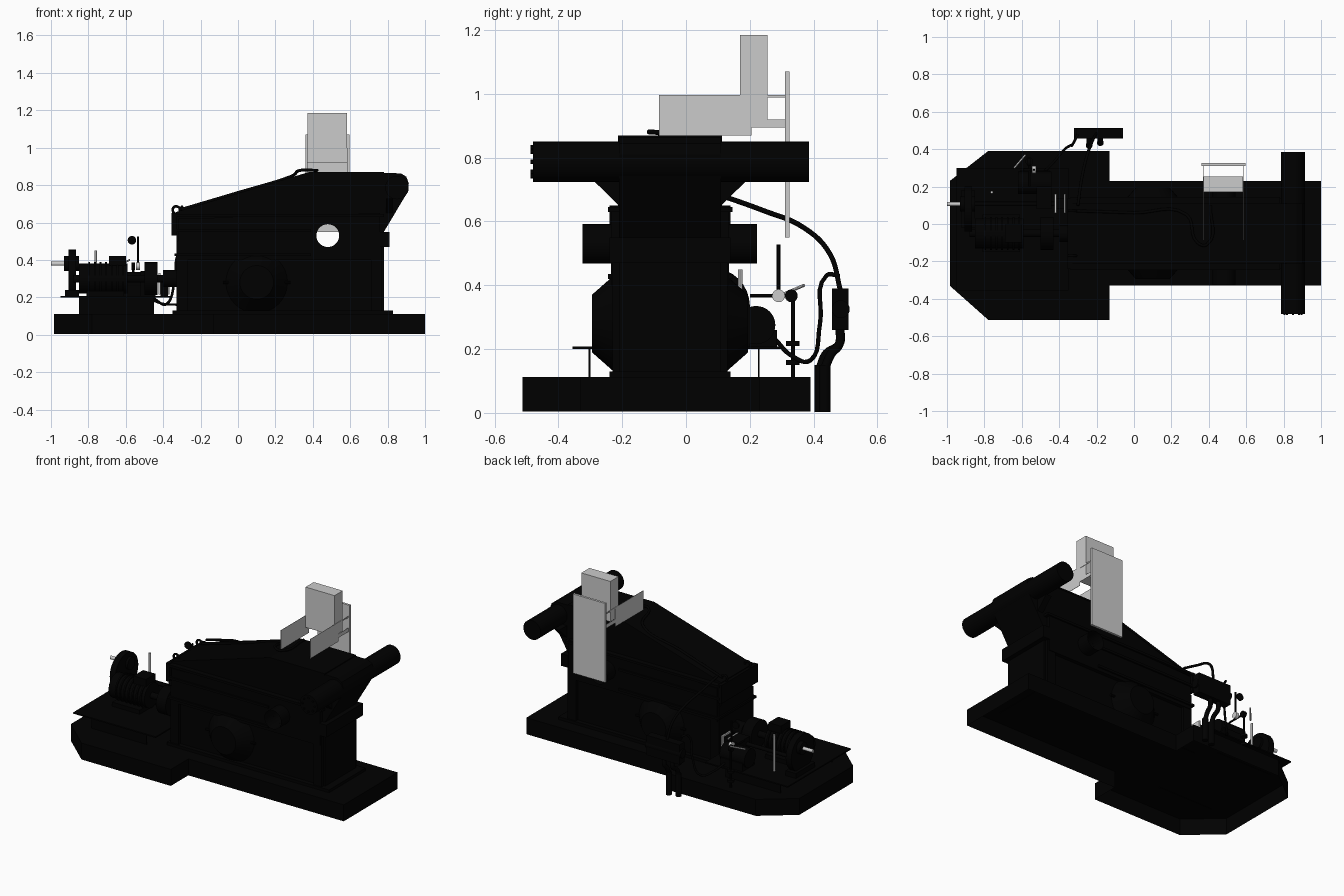
import bpy, bmesh, math
from mathutils import Vector

if "Cube" in bpy.data.objects:
    bpy.data.objects.remove(bpy.data.objects["Cube"], do_unlink=True)


def material(name, v):
    m = bpy.data.materials.new(name)
    m.use_nodes = True
    m.diffuse_color = (v, v, v, 1)
    m.node_tree.nodes["Principled BSDF"].inputs["Base Color"].default_value = (v, v, v, 1)
    return m


BLACK = material("machine black", 0.0)
GREY = material("light grey", 0.6)
MID = -0.05  # centre line of the housing in y


def finish(name, bm, mat, smooth=False):
    bmesh.ops.recalc_face_normals(bm, faces=bm.faces)
    me = bpy.data.meshes.new(name)
    bm.to_mesh(me)
    bm.free()
    me.materials.append(mat)
    ob = bpy.data.objects.new(name, me)
    bpy.context.collection.objects.link(ob)
    if smooth:
        bpy.ops.object.select_all(action='DESELECT')
        ob.select_set(True)
        bpy.context.view_layer.objects.active = ob
        bpy.ops.object.shade_smooth_by_angle()
    return ob


def prism(name, pts, lo, hi, axis="z", mat=BLACK, open_start=False):
    """Extrude a 2D profile along one axis."""
    place = {"x": lambda a, b, c: (c, a, b), "y": lambda a, b, c: (a, c, b),
             "z": lambda a, b, c: (a, b, c)}[axis]
    bm = bmesh.new()
    face = bm.faces.new([bm.verts.new(place(a, b, lo)) for a, b in pts])
    ext = bmesh.ops.extrude_face_region(bm, geom=[face], use_keep_orig=True)["geom"]
    step = Vector(place(0, 0, hi - lo))
    bmesh.ops.translate(bm, vec=step, verts=[v for v in ext if isinstance(v, bmesh.types.BMVert)])
    if open_start:
        bmesh.ops.delete(bm, geom=[face], context='FACES_ONLY')
    return finish(name, bm, mat)


def box(name, x, y, z, mat=BLACK):
    return prism(name, [(x[0], y[0]), (x[1], y[0]), (x[1], y[1]), (x[0], y[1])], *z, mat=mat)


def rod(name, a, b, r, r2=None, mat=BLACK, caps=True, n=32):
    """Cylinder or cone between two points."""
    a, b = Vector(a), Vector(b)
    bm = bmesh.new()
    bmesh.ops.create_cone(bm, cap_ends=caps, segments=n, radius1=r,
                          radius2=r if r2 is None else r2, depth=(b - a).length)
    rot = (b - a).to_track_quat('Z', 'Y').to_matrix()
    bmesh.ops.rotate(bm, matrix=rot, verts=bm.verts)
    bmesh.ops.translate(bm, vec=(a + b) / 2, verts=bm.verts)
    return finish(name, bm, mat, True)


def hose(name, pts, r, mat=BLACK):
    cu = bpy.data.curves.new(name, 'CURVE')
    cu.dimensions = '3D'
    cu.bevel_depth, cu.bevel_resolution, cu.resolution_u = r, 2, 6
    cu.use_fill_caps = True
    sp = cu.splines.new('BEZIER')
    sp.bezier_points.add(len(pts) - 1)
    for p, co in zip(sp.bezier_points, pts):
        p.co = co
        p.handle_left_type = p.handle_right_type = 'AUTO'
    cu.materials.append(mat)
    ob = bpy.data.objects.new(name, cu)
    bpy.context.collection.objects.link(ob)
    return ob


# Hollow foundation, open below, with a wide chamfered end
prism("base", [(-0.985, -0.33), (-0.78, -0.512), (-0.13, -0.512), (-0.13, -0.33), (1, -0.33),
               (1, 0.23), (-0.13, 0.23), (-0.13, 0.39), (-0.78, 0.39), (-0.985, 0.23)],
      0.004, 0.112, open_start=True)

# Main housing with sloping lid and roller nose
housing = prism("housing", [(-0.33, 0.11), (0.78, 0.11), (0.78, 0.55), (0.905, 0.76), (0.913, 0.81),
                            (0.9, 0.845), (0.87, 0.863), (0.4, 0.87), (-0.33, 0.65)],
                MID - 0.16, MID + 0.16, "y")
casing = prism("side_casing", [(-0.32, 0.4), (0.76, 0.4), (0.76, 0.65), (-0.32, 0.62)],
               MID - 0.185, MID + 0.185, "y")
box("foot_flange", (-0.35, 0.83), (MID - 0.19, MID + 0.19), (0.11, 0.13))
box("left_end_flange", (-0.355, -0.33), (MID - 0.19, MID + 0.19), (0.53, 0.65))
box("right_end_flange", (0.76, 0.81), (MID - 0.19, MID + 0.19), (0.47, 0.55))
for x, z in ((0.39, 0.42), (0.39, 0.55), (0.78, 0.63)):
    box("seam_flange", (-0.34, x), (MID - 0.195, MID + 0.195), (z, z + 0.015))
prism("lid_rim", [(-0.335, 0.64), (0.4, 0.86), (0.78, 0.86), (0.78, 0.87), (0.38, 0.87),
                  (-0.335, 0.655)], MID - 0.163, MID + 0.163, "y")

# Open cross tube running right through the housing
cutter = rod("tube_cutter", (0.48, -0.6, 0.53), (0.48, 0.6, 0.53), 0.061)
cutter.hide_render = True
cutter.hide_viewport = True
cutter.display_type = 'WIRE'
for ob in (housing, casing):
    mod = ob.modifiers.new("tube_hole", 'BOOLEAN')
    mod.operation, mod.object, mod.solver = 'DIFFERENCE', cutter, 'EXACT'
rod("cross_tube", (0.48, -0.325, 0.53), (0.48, 0.223, 0.53), 0.0615, caps=False)

# Both sides: conical crank covers with ribs, corner posts, lifting eyes
for s in (-1, 1):
    def at(x, d, z):
        return (x, MID + s * d, z)
    rod("crank_cover", at(0.1, 0.16, 0.28), at(0.1, 0.245, 0.28), 0.165, 0.09)
    for k in range(4):
        c, d = math.cos(k * math.pi / 2), math.sin(k * math.pi / 2)
        rod("cover_rib", at(0.1, 0.17, 0.28), at(0.1 + 0.18 * c, 0.17, 0.28 + 0.15 * d), 0.008, n=8)
    for x in (-0.3, 0.74):
        box("corner_post", (x - 0.03, x + 0.03), sorted((MID + s * 0.15, MID + s * 0.18)), (0.12, 0.5))
    hose("lifting_eye", [at(-0.335, 0.12, 0.63), at(-0.345, 0.12, 0.68), at(-0.315, 0.12, 0.68),
                         at(-0.31, 0.12, 0.65)], 0.007)

# Cross roller with gussets and end bolts
rod("roller", (0.85, -0.48, 0.787), (0.85, 0.385, 0.787), 0.063)
prism("roller_gusset", [(MID - 0.16, 0.65), (MID + 0.16, 0.65), (MID + 0.24, 0.728),
                        (MID - 0.24, 0.728)], 0.79, 0.83, "x")
for k in range(8):
    a = k * math.pi / 4
    x, z = 0.85 + 0.045 * math.cos(a), 0.787 + 0.045 * math.sin(a)
    rod("roller_bolt", (x, -0.487, z), (x, -0.47, z), 0.007, n=6)

# Grey guide chute of thin sheets above the housing
for x in (0.37, 0.585):
    w = (x - 0.001, x + 0.001)
    box("chute_wall", w, (-0.085, 0.205), (0.87, 0.997), GREY)
    box("chute_lower_arm", w, (0.205, 0.31), (0.895, 0.92), GREY)
    box("chute_upper_arm", w, (0.205, 0.31), (0.988, 0.997), GREY)
box("back_plate", (0.36, 0.595), (0.31, 0.325), (0.55, 1.07), GREY)
box("chute_block", (0.372, 0.583), (0.17, 0.255), (0.92, 1.185), GREY)

# Drive table on two thin webs
box("drive_table", (-0.95, -0.35), (-0.355, 0.3), (0.2, 0.208))
for y in (-0.303, 0.228):
    box("table_web", (-0.85, -0.45), (y - 0.003, y + 0.003), (0.11, 0.2))

# Motor with cooling fins, feet and terminal box
rod("motor", (-0.85, MID, 0.3), (-0.59, MID, 0.3), 0.08)
for k in range(7):
    x = -0.8 + k * 0.03
    rod("motor_fin", (x, MID, 0.3), (x + 0.01, MID, 0.3), 0.088)
box("motor_foot", (-0.81, -0.61), (MID - 0.1, MID + 0.1), (0.208, 0.235))
box("terminal_box", (-0.69, -0.6), (MID - 0.05, MID + 0.05), (0.37, 0.42))
rod("drive_shaft", (-0.88, MID, 0.3), (-0.33, MID, 0.3), 0.02)
rod("coupling", (-0.5, MID, 0.3), (-0.43, MID, 0.3), 0.088)
rod("shaft_hub", (-0.4, MID, 0.3), (-0.33, MID, 0.3), 0.045)

# Belt guard and its protruding shaft
rod("belt_guard", (-0.905, 0.08, 0.335), (-0.865, 0.08, 0.335), 0.12)
box("guard_foot", (-0.925, -0.85), (-0.02, 0.18), (0.208, 0.24))
rod("guard_cap", (-0.93, 0.107, 0.38), (-0.85, 0.107, 0.38), 0.04)
rod("input_shaft", (-1, 0.107, 0.38), (-0.92, 0.107, 0.38), 0.011, mat=GREY)
rod("side_shaft", (-0.88, 0.107, 0.3), (-0.4, 0.107, 0.3), 0.012)

# Pump, grey bracket and levers
box("pump", (-0.52, -0.44), (0.08, 0.2), (0.208, 0.34))
rod("pump_body", (-0.62, 0.22, 0.275), (-0.44, 0.22, 0.275), 0.06)
box("pump_foot", (-0.61, -0.45), (0.16, 0.285), (0.208, 0.26))
for x in (-0.42, -0.37):
    box("bearing_leg", (x - 0.005, x + 0.005), (0.06, 0.16), (0.215, 0.33), GREY)
box("bearing_block", (-0.415, -0.375), (0.08, 0.14), (0.208, 0.32))
rod("grey_lever", (-0.76, 0.17, 0.21), (-0.76, 0.17, 0.45), 0.007, mat=GREY, n=12)
rod("valve_handle", (-0.64, 0.3, 0.37), (-0.58, 0.37, 0.4), 0.005, mat=GREY, n=12)

# Gauge pipe, valve stand
rod("gauge_pipe", (-0.535, 0.29, 0.36), (-0.535, 0.29, 0.525), 0.006, n=12)
rod("gauge", (-0.567, 0.284, 0.505), (-0.567, 0.296, 0.505), 0.023)
rod("grey_wheel", (-0.545, 0.29, 0.367), (-0.525, 0.29, 0.367), 0.02, mat=GREY)
rod("valve_stand", (-0.56, 0.335, 0.11), (-0.56, 0.335, 0.38), 0.006, n=12)
rod("valve_wheel", (-0.57, 0.33, 0.367), (-0.55, 0.33, 0.367), 0.02)
rod("valve_pipe", (-0.56, 0.2, 0.367), (-0.56, 0.335, 0.367), 0.006, n=12)
for z in (0.15, 0.21):
    rod("valve_collar", (-0.56, 0.335, z), (-0.56, 0.335, z + 0.015), 0.021)

# Oil cooler with drain pipes
rod("cooler", (-0.32, 0.485, 0.325), (-0.06, 0.485, 0.325), 0.028)
box("cooler_case", (-0.31, -0.07), (0.458, 0.51), (0.26, 0.39))
for x, y in ((-0.24, 0.42), (-0.18, 0.435)):
    rod("drain_pipe", (x, y, 0.003), (x, y, 0.15), 0.018)
    hose("drain_elbow", [(x, y, 0.14), (x, y + 0.02, 0.185), (x, 0.48, 0.215), (x, 0.482, 0.27)], 0.014)

# Hoses
hose("upper_hose", [(-0.3, 0.1, 0.685), (-0.28, 0.24, 0.635), (-0.25, 0.37, 0.58),
                    (-0.22, 0.45, 0.5), (-0.2, 0.485, 0.38)], 0.008)
hose("lower_hose", [(-0.3, 0.48, 0.43), (-0.32, 0.44, 0.43), (-0.34, 0.42, 0.28),
                    (-0.38, 0.39, 0.165), (-0.43, 0.33, 0.18), (-0.48, 0.28, 0.23)], 0.007)
hose("table_hose", [(-0.48, 0.1, 0.2), (-0.42, 0.1, 0.17), (-0.32, 0.08, 0.16)], 0.006)
hose("lid_hose", [(-0.31, 0.07, 0.668), (0, 0.06, 0.76), (0.28, 0.05, 0.845),
                  (0.34, -0.1, 0.88), (0.39, -0.11, 0.88), (0.41, 0.1, 0.875)], 0.008)
